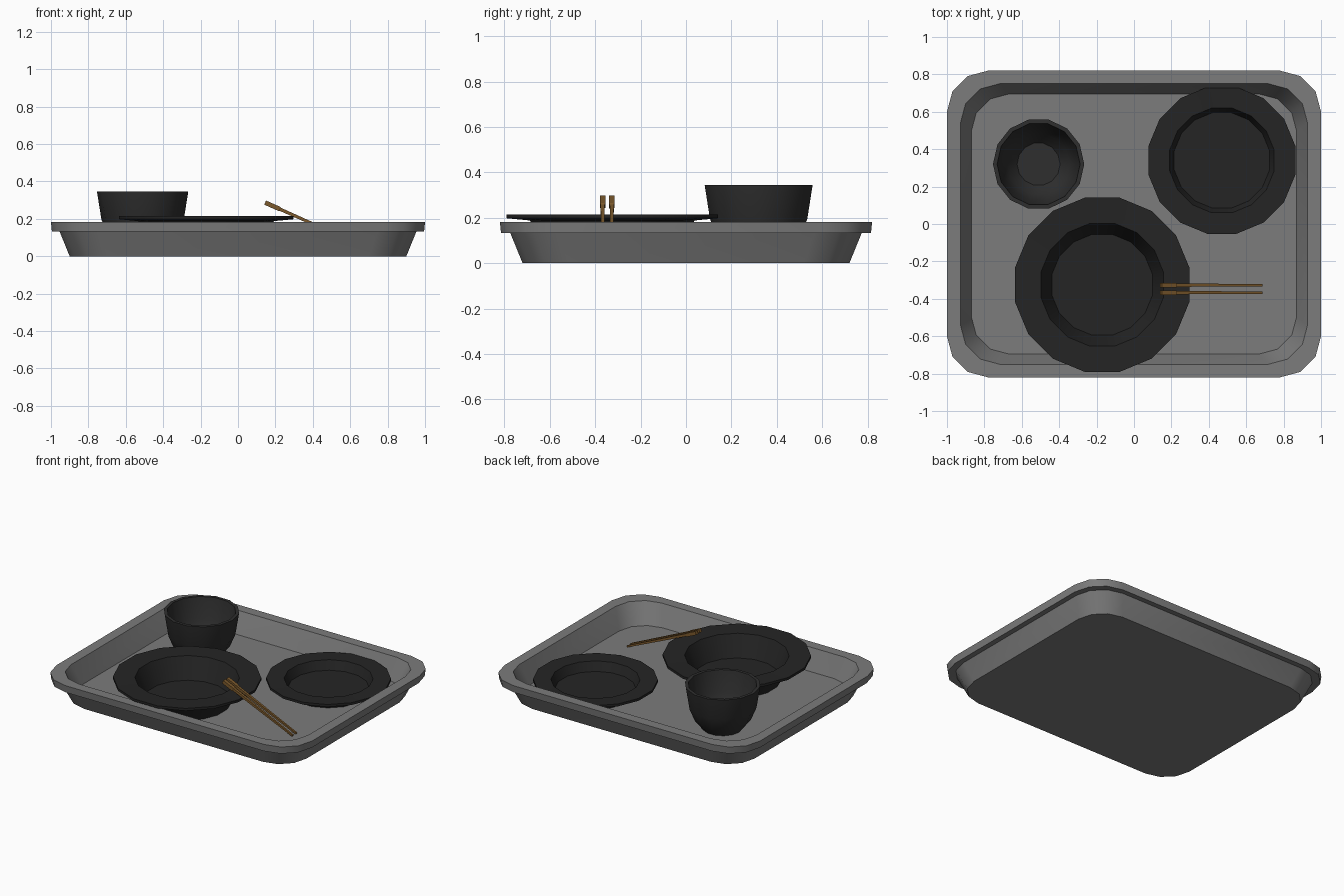
import bpy
import bmesh
from math import sin, cos, pi, radians
from mathutils import Vector

cube = bpy.data.objects.get("Cube")
if cube:
    bpy.data.objects.remove(cube, do_unlink=True)


def material(name, color):
    mat = bpy.data.materials.new(name)
    mat.use_nodes = True
    mat.diffuse_color = (*color, 1)
    mat.node_tree.nodes["Principled BSDF"].inputs["Base Color"].default_value = (*color, 1)
    return mat


grey = material("tray_grey", (0.2, 0.2, 0.2))
black = material("plate_black", (0.018, 0.018, 0.018))
charcoal = material("bowl_charcoal", (0.028, 0.028, 0.028))
wood = material("chopstick_wood", (0.2, 0.1, 0.025))


def loft(name, rings, mat, location=(0, 0, 0), smooth=True):
    """Bridge a stack of equal-sized rings and cap both ends."""
    bm = bmesh.new()
    loops = [[bm.verts.new(p) for p in ring] for ring in rings]
    n = len(loops[0])
    for a, b in zip(loops, loops[1:]):
        for i in range(n):
            j = (i + 1) % n
            bm.faces.new((a[i], a[j], b[j], b[i]))
    bm.faces.new(loops[0][::-1])
    bm.faces.new(loops[-1])
    bmesh.ops.recalc_face_normals(bm, faces=bm.faces)
    mesh = bpy.data.meshes.new(name)
    bm.to_mesh(mesh)
    bm.free()
    mesh.materials.append(mat)
    obj = bpy.data.objects.new(name, mesh)
    obj.location = location
    bpy.context.collection.objects.link(obj)
    if smooth:
        bpy.ops.object.select_all(action='DESELECT')
        obj.select_set(True)
        bpy.context.view_layer.objects.active = obj
        bpy.ops.object.shade_smooth_by_angle(angle=radians(31))
    return obj


def rounded_rect(hx, hy, r, z, steps=3):
    """Rectangle outline with rounded corners."""
    points = []
    for k, (sx, sy) in enumerate(((1, 1), (-1, 1), (-1, -1), (1, -1))):
        for i in range(steps + 1):
            a = (k + i / steps) * pi / 2
            points.append((sx * (hx - r) + r * cos(a), sy * (hy - r) + r * sin(a), z))
    return points


def lathe(name, profile, sides, turn, mat, location):
    """Spin a (radius, height) profile around the vertical."""
    rings = [[(r * cos((i + turn) * 2 * pi / sides), r * sin((i + turn) * 2 * pi / sides), z)
              for i in range(sides)] for r, z in profile]
    return loft(name, rings, mat, location)


FLOOR = 0.04

# Tray: outer wall, overhanging rim, inner wall and floor
tray_outline = [
    (0.90, 0.72, 0.20, 0), (0.955, 0.775, 0.21, 0.135),
    (0.995, 0.815, 0.22, 0.132), (1.0, 0.82, 0.22, 0.182),
    (0.928, 0.75, 0.21, 0.182), (0.87, 0.695, 0.20, FLOOR),
]
loft("tray", [rounded_rect(*row) for row in tray_outline], grey)

# Deep plate: foot, underside, wide rim, well
lathe("large_plate", [
    (0.28, 0), (0.37, 0.148), (0.475, 0.158), (0.475, 0.175),
    (0.335, 0.172), (0.275, 0.025),
], 16, 0.5, black, (-0.17, -0.325, FLOOR))

# Shallow plate
lathe("small_plate", [
    (0.27, 0), (0.30, 0.058), (0.40, 0.068), (0.40, 0.085),
    (0.285, 0.083), (0.26, 0.02),
], 16, 0.5, black, (0.47, 0.34, FLOOR))

# Bowl: curved outside, thin lip, curved inside
lathe("bowl", [
    (0.13, 0), (0.185, 0.07), (0.22, 0.155), (0.244, 0.305),
    (0.222, 0.305), (0.197, 0.16), (0.165, 0.085), (0.115, 0.025),
], 14, 0, charcoal, (-0.51, 0.32, FLOOR))

# Chopsticks: thicker handle, tapered shaft, leaning on the large plate
start, end = Vector((0.145, 0, 0.287)), Vector((0.685, 0, 0.047))
along = (end - start).normalized()
side = Vector((0, 1, 0))
up = side.cross(along)
for name, y in (("chopstick_front", -0.367), ("chopstick_back", -0.327)):
    rings = []
    for t, h in ((0, 0.012), (0.14, 0.012), (0.15, 0.009), (1, 0.006)):
        center = start.lerp(end, t)
        rings.append([center + side * (h * a) + up * (h * b)
                      for a, b in ((1, 1), (-1, 1), (-1, -1), (1, -1))])
    loft(name, rings, wood, (0, y, 0), smooth=False)
